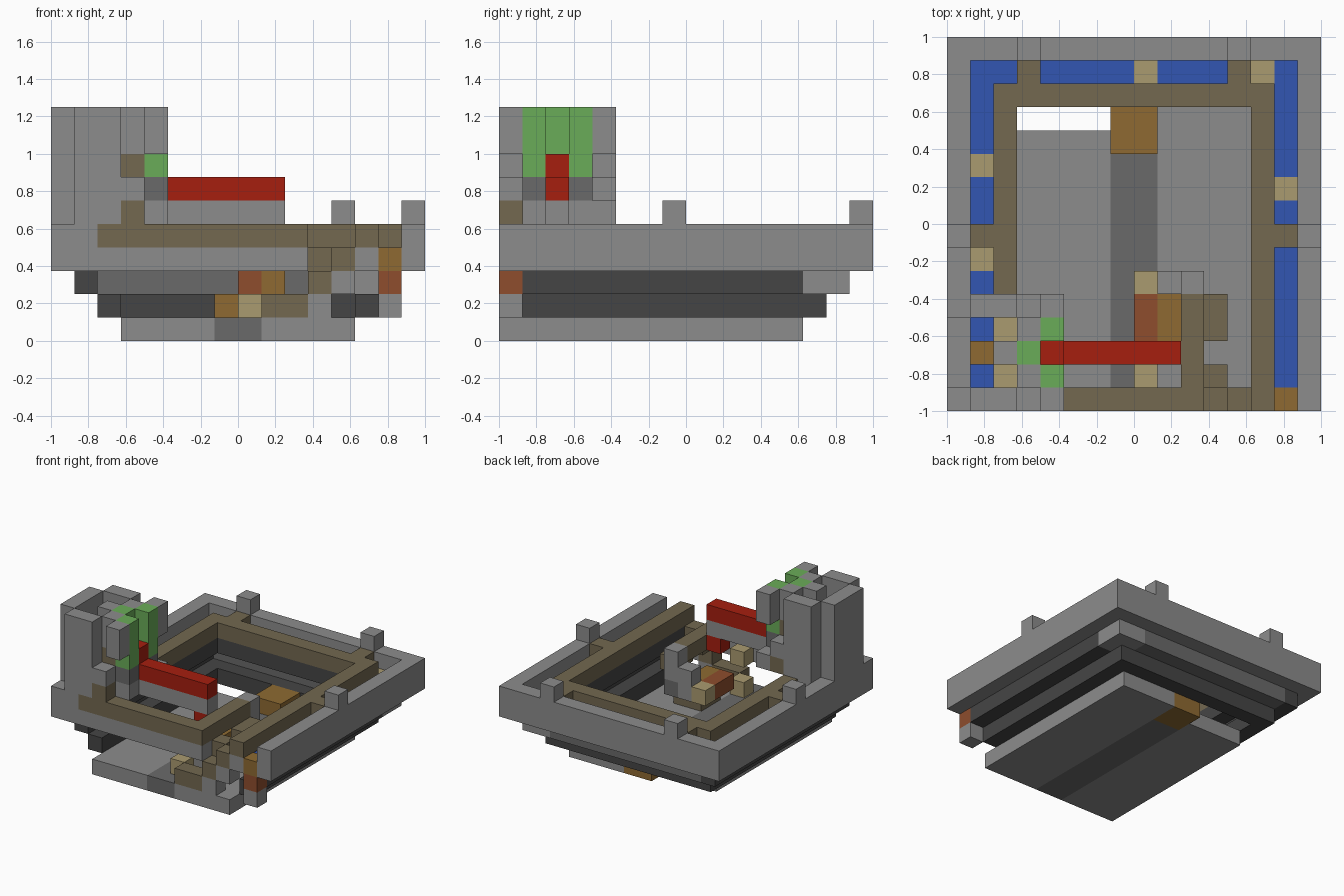
import bpy
import bmesh
from mathutils import Vector

cube = bpy.data.objects.get("Cube")
if cube:
    bpy.data.objects.remove(cube, do_unlink=True)

CELL = 0.125


def material(name, red, green, blue):
    """Flat material from display values."""
    mat = bpy.data.materials.new(name)
    mat.use_nodes = True
    linear = [((c / 255 + 0.055) / 1.055) ** 2.4 for c in (red, green, blue)] + [1]
    mat.diffuse_color = linear
    mat.node_tree.nodes["Principled BSDF"].inputs["Base Color"].default_value = linear
    return mat


stone = material("light_stone", 140, 140, 140)
mid = material("mid_stone", 106, 106, 106)
dark = material("dark_stone", 69, 69, 69)
earth = material("earth_brown", 115, 104, 80)
sand = material("sand_tan", 170, 155, 112)
timber = material("timber_orange", 142, 106, 50)
clay = material("clay_brick", 142, 77, 45)
red = material("beam_red", 166, 30, 15)
leaf = material("leaf_green", 106, 172, 88)
water = material("water_blue", 50, 86, 178)


def box(name, mat, low, high):
    """Block filling the grid cells from corner low to corner high."""
    bm = bmesh.new()
    bmesh.ops.create_cube(bm, size=1)
    low, high = Vector(low), Vector(high)
    for v in bm.verts:
        p = low + (high - low) * 0.5 + Vector(a * b for a, b in zip(v.co, high - low))
        v.co = (p.x * CELL - 1, p.y * CELL - 1, p.z * CELL)
    mesh = bpy.data.meshes.new(name)
    bm.to_mesh(mesh)
    bm.free()
    mesh.materials.append(mat)
    obj = bpy.data.objects.new(name, mesh)
    bpy.context.collection.objects.link(obj)


def cell(name, mat, x, y, z, tall=1):
    """Single column of cells."""
    box(name, mat, (x, y, z), (x + 1, y + 1, z + tall))


def tower_pair(name, mat, low, high):
    """Tower block and its mirror across the tower's middle row."""
    box("front_" + name, mat, low, high)
    box("back_" + name, mat, (low[0], 5 - high[1], low[2]), (high[0], 5 - low[1], high[2]))


# Floor with a central path, a notch and a hearth
box("floor_left_side", stone, (9, 0, 0), (13, 13, 1))
box("floor_right_side", stone, (3, 0, 0), (7, 12, 1))
box("floor_path", mid, (7, 0, 0), (9, 11, 1))
box("hearth", timber, (7, 11, 0), (9, 13, 2))

# Stepped lower walls
for side, x in (("right", 2), ("left", 13)):
    box(side + "_lower_wall", dark, (x, 1, 1), (x + 1, 14, 2))
box("back_lower_wall", dark, (3, 13, 1), (13, 14, 2))
box("right_middle_wall", dark, (1, 1, 2), (2, 15, 3))
box("left_middle_wall", dark, (14, 1, 2), (15, 13, 3))
box("back_middle_wall", mid, (2, 14, 2), (13, 15, 3))
box("back_corner_stone", stone, (13, 14, 2), (14, 15, 3))
box("side_corner_stone", stone, (14, 13, 2), (15, 15, 3))

# Outer rim
box("right_rim", stone, (0, 0, 3), (1, 16, 5))
box("left_rim", stone, (15, 0, 3), (16, 16, 5))
box("back_rim", stone, (1, 15, 3), (15, 16, 5))
box("front_rim", stone, (1, 0, 3), (11, 1, 4))
cell("front_rim_corner", stone, 1, 0, 4)

# Merlons on the rim and the crossings beside them
for x, y in ((3, 15), (12, 15), (0, 7), (15, 7)):
    cell("merlon", stone, x, y, 5)
for x, y in ((3, 14), (12, 14), (1, 7), (14, 7)):
    cell("moat_crossing", earth, x, y, 3, 2)

# Moat and the sand blocks in it
box("right_moat", water, (1, 1, 3), (2, 15, 3.95))
box("left_moat", water, (14, 1, 3), (15, 15, 3.95))
box("back_moat", water, (2, 14, 3), (14, 15, 3.95))
for x, y in ((1, 6), (1, 10), (8, 14), (13, 14), (14, 9)):
    cell("moat_block", sand, x, y, 3)

# Inner walkway over dark supports
for side, x in (("right", 2), ("left", 13)):
    box(side + "_support", dark, (x, 1, 3), (x + 1, 14, 4))
box("back_support", dark, (3, 13, 3), (13, 14, 4))
box("right_walkway", earth, (2, 1, 4), (3, 14, 5))
box("left_walkway", earth, (13, 0, 4), (14, 14, 5))
box("back_walkway", earth, (3, 13, 4), (13, 14, 5))
box("front_walkway", earth, (2, 0, 4), (11, 1, 5))
box("inward_walkway", earth, (10, 1, 4), (11, 5, 5))

# Front staircase
box("lowest_step", earth, (9, 0, 1), (11, 1, 2))
for x, z in ((11, 2), (12, 3)):
    cell("step", earth, x, 0, z)
for x, z in ((11, 1), (12, 2), (13, 3)):
    cell("step_support", stone, x, 0, z)

# Gate post at the front
for part, mat, z in (("base", stone, 1), ("middle", clay, 2), ("top", timber, 3)):
    cell("gate_post_" + part, mat, 14, 0, z)

# Inner stair landings
cell("front_landing", earth, 11, 1, 3)
box("inner_landing", earth, (11, 3, 3), (12, 5, 4))
box("clay_landing", clay, (8, 3, 2), (9, 5, 3))
box("timber_landing", timber, (9, 3, 2), (10, 5, 3))
box("landing_base", earth, (9, 3, 1), (11, 5, 2))
cell("low_sand_block", sand, 8, 1, 1)
cell("high_sand_block", sand, 8, 1, 3)
cell("back_sand_block", sand, 8, 5, 2)
cell("short_pillar", stone, 9, 5, 2, 2)
cell("tall_pillar_base", mid, 10, 5, 2)
cell("tall_pillar", stone, 10, 5, 3, 2)

# Corner tower
box("tower_right_wall", stone, (0, 1, 5), (1, 4, 10))
tower_pair("tower_wall", stone, (1, 0, 5), (3, 1, 10))
tower_pair("tower_sill_base", earth, (3, 0, 5), (4, 1, 6))
tower_pair("tower_sill", stone, (3, 0, 6), (4, 1, 7))
tower_pair("tower_hanging_block", stone, (4, 0, 8), (5, 1, 10))
tower_pair("tower_lintel", stone, (3, 1, 8), (4, 2, 10))
tower_pair("tower_bracket", earth, (3, 1, 7), (4, 2, 8))
tower_pair("tower_hedge", leaf, (4, 1, 7), (5, 2, 10))
tower_pair("tower_hedge_base", mid, (4, 1, 6), (5, 2, 7))
tower_pair("tower_sand_block", sand, (2, 1, 5), (3, 2, 6))
cell("back_tower_footing", stone, 1, 4, 4)
cell("tower_core", stone, 2, 2, 5, 5)
cell("tower_core_hedge", leaf, 3, 2, 7, 3)
cell("tower_timber", timber, 1, 2, 3, 2)
box("tower_floor", stone, (4, 1, 5), (5, 5, 6))

# Red beam with its stone support
box("red_beam", red, (4, 2, 6), (10, 3, 7))
cell("beam_end", red, 4, 2, 7)
cell("beam_hanger", red, 9, 2, 4)
box("beam_support", stone, (5, 2, 5), (10, 3, 6))
